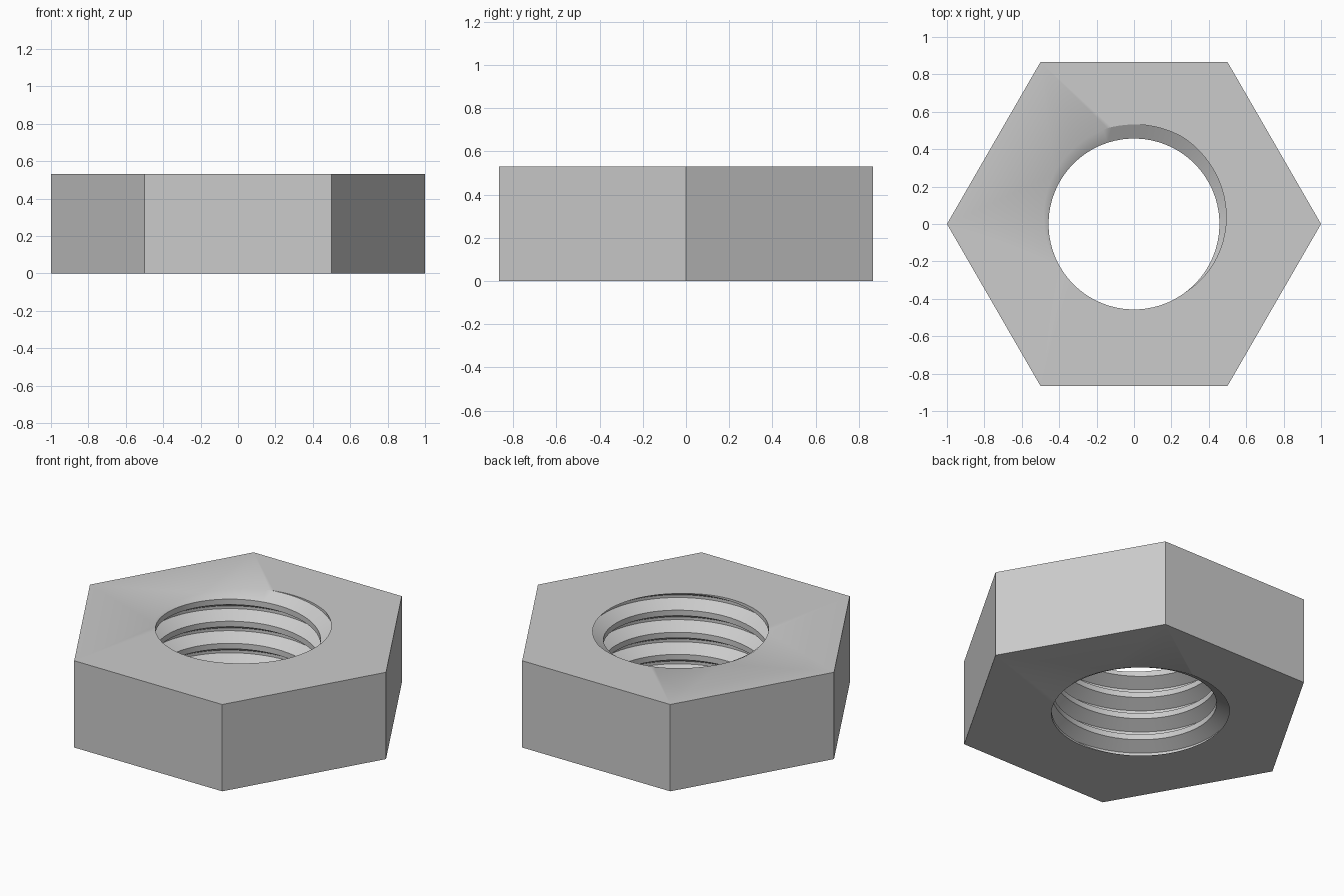
import bpy, bmesh
from math import cos, sin, pi, radians

cube = bpy.data.objects.get("Cube")
if cube:
    bpy.data.objects.remove(cube)

HEIGHT = 0.53
PITCH = 0.135
MINOR, MAJOR = 0.457, 0.532      # crest and root radius of the thread
STEPS = 72                       # segments round the bore
TURNS = 7
START = radians(-97)             # where a crest meets the top face
# One pitch of the thread: (fraction of pitch, radius)
PROFILE = [(-1/8, MINOR), (1/8, MINOR), (7/16, MAJOR), (9/16, MAJOR)]

steel = bpy.data.materials.new("steel_grey")
steel.use_nodes = True
steel.diffuse_color = (0.6, 0.6, 0.6, 1)
steel.node_tree.nodes["Principled BSDF"].inputs["Base Color"].default_value = (0.6, 0.6, 0.6, 1)

bm = bmesh.new()

# Threaded bore: helical columns, the last joining the first one pitch up
columns = []
for j in range(STEPS):
    a = START + 2 * pi * j / STEPS
    column = []
    for k in range(TURNS):
        for frac, r in PROFILE:
            z = HEIGHT + PITCH * (k - TURNS + 1.5 - 0.5 + j / STEPS + frac)
            column.append(bm.verts.new((r * cos(a), r * sin(a), z)))
    columns.append(column)
for j in range(STEPS):
    here, there = columns[j], columns[(j + 1) % STEPS]
    shift = len(PROFILE) if j == STEPS - 1 else 0
    for m in range(len(here) - 1 - shift):
        bm.faces.new((here[m], here[m + 1], there[m + 1 + shift], there[m + shift]))


def trim(z, direction):
    """Cut the bore level at height z and return the open rim."""
    cut = bmesh.ops.bisect_plane(bm, geom=bm.verts[:] + bm.edges[:] + bm.faces[:], dist=1e-5,
                                 plane_co=(0, 0, z), plane_no=(0, 0, direction), clear_outer=True)
    return cut


trim(HEIGHT, 1)
trim(0, -1)
bmesh.ops.remove_doubles(bm, verts=bm.verts[:], dist=1e-4)
rim = [e for e in bm.edges if e.is_boundary]

# Hexagonal body: six sides, then the two faces around the bore
rings = []
for z in (0, HEIGHT):
    ring = [bm.verts.new((cos(i * pi / 3), sin(i * pi / 3), z)) for i in range(6)]
    rings.append(ring)
for i in range(6):
    n = (i + 1) % 6
    bm.faces.new((rings[0][i], rings[0][n], rings[1][n], rings[1][i]))
for ring, z in zip(rings, (0, HEIGHT)):
    edges = [e for e in rim if all(abs(v.co.z - z) < 1e-3 for v in e.verts)]
    edges += [bm.edges.get((ring[i], ring[(i + 1) % 6])) for i in range(6)]
    bmesh.ops.triangle_fill(bm, edges=edges, use_beauty=True, normal=(0, 0, 1))
bmesh.ops.recalc_face_normals(bm, faces=bm.faces[:])

mesh = bpy.data.meshes.new("hex_nut")
bm.to_mesh(mesh)
bm.free()
mesh.materials.append(steel)
nut = bpy.data.objects.new("hex_nut", mesh)
bpy.context.collection.objects.link(nut)

# Smooth thread flanks, crisp edges
bpy.ops.object.select_all(action="DESELECT")
nut.select_set(True)
bpy.context.view_layer.objects.active = nut
bpy.ops.object.shade_smooth_by_angle(angle=radians(30))
